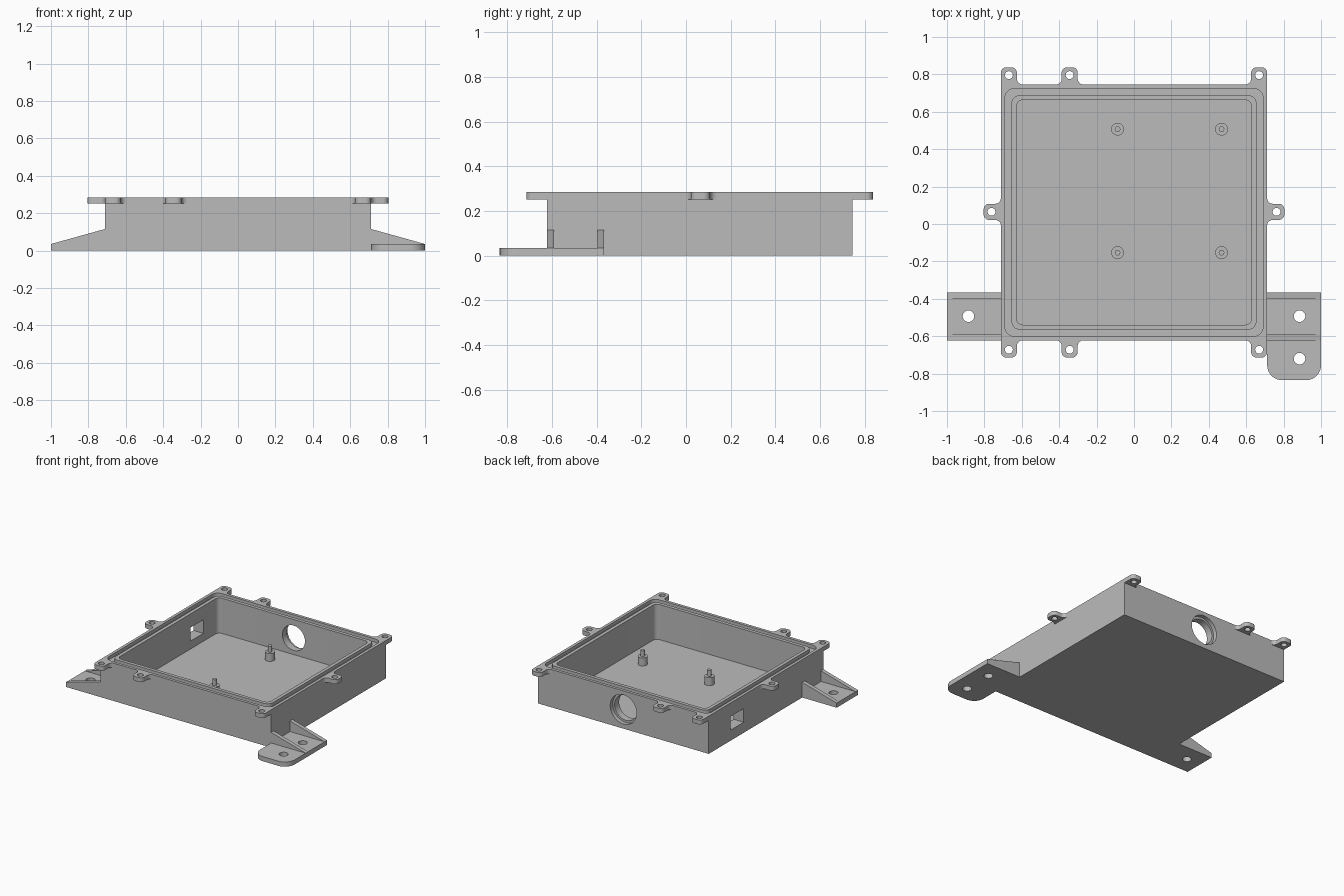
import bpy, bmesh, math
from mathutils import Matrix, Vector

cube = bpy.data.objects.get("Cube")
if cube:
    bpy.data.objects.remove(cube, do_unlink=True)

grey = bpy.data.materials.new("light grey")
grey.use_nodes = True
grey.diffuse_color = (0.5, 0.5, 0.5, 1)
grey.node_tree.nodes["Principled BSDF"].inputs["Base Color"].default_value = (0.5, 0.5, 0.5, 1)

HALF, FRONT, BACK, TOP = 0.712, -0.622, 0.746, 0.285
FLOOR, PLATE, EAR_Z = 0.02, 0.035, 0.252


def prism(name, outline, lo, hi, matrix=None):
    """Extrude a flat outline from lo to hi, then place it with a matrix."""
    bm = bmesh.new()
    face = bm.faces.new([bm.verts.new((x, y, lo)) for x, y in outline])
    ext = bmesh.ops.extrude_face_region(bm, geom=[face])
    verts = [v for v in ext["geom"] if isinstance(v, bmesh.types.BMVert)]
    bmesh.ops.translate(bm, verts=verts, vec=(0, 0, hi - lo))
    if matrix:
        bm.transform(matrix)
    bmesh.ops.recalc_face_normals(bm, faces=bm.faces)
    mesh = bpy.data.meshes.new(name)
    bm.to_mesh(mesh)
    bm.free()
    mesh.materials.append(grey)
    obj = bpy.data.objects.new(name, mesh)
    bpy.context.collection.objects.link(obj)
    return obj


def arc(cx, cy, r, a0, a1, n=8):
    angles = [math.radians(a0 + (a1 - a0) * i / n) for i in range(n + 1)]
    return [(cx + r * math.cos(a), cy + r * math.sin(a)) for a in angles]


def circle(cx, cy, r, n=32):
    return arc(cx, cy, r, 0, 360, n)[:-1]


def rect(x0, x1, y0, y1):
    return [(x0, y0), (x1, y0), (x1, y1), (x0, y1)]


def rounded(x0, x1, y0, y1, r):
    return (arc(x0 + r, y0 + r, r, 180, 270) + arc(x1 - r, y0 + r, r, 270, 360)
            + arc(x1 - r, y1 - r, r, 0, 90) + arc(x0 + r, y1 - r, r, 90, 180))


def inset(d, r):
    return rounded(-HALF + d, HALF - d, FRONT + d, BACK - d, r)


def boolean(obj, other, operation="DIFFERENCE"):
    """Apply a boolean and discard the helper object."""
    other.hide_render = True
    mod = obj.modifiers.new("cut", "BOOLEAN")
    mod.operation, mod.object, mod.solver = operation, other, "EXACT"
    graph = bpy.context.evaluated_depsgraph_get()
    mesh = bpy.data.meshes.new_from_object(obj.evaluated_get(graph))
    obj.modifiers.clear()
    obj.data = mesh
    bpy.data.objects.remove(other, do_unlink=True)


def smooth(obj):
    bpy.ops.object.select_all(action="DESELECT")
    obj.select_set(True)
    bpy.context.view_layer.objects.active = obj
    bpy.ops.object.shade_smooth_by_angle(angle=math.radians(30))


# Open tray: cavity and seal groove in the rim
tray = prism("tray", rect(-HALF, HALF, FRONT, BACK), 0, TOP)
boolean(tray, prism("cavity", inset(0.083, 0.035), FLOOR, TOP + 0.1))
groove = prism("groove", inset(0.022, 0.05), TOP - 0.025, TOP + 0.1)
boolean(groove, prism("groove_core", inset(0.057, 0.045), 0, 1))
boolean(tray, groove)

# Round cable port with a shallow outer recess in the back wall
to_back = Matrix.Rotation(math.radians(90), 4, "X")
boolean(tray, prism("port", circle(0, 0.145, 0.094, 48), -BACK - 0.1, -BACK + 0.2, to_back))
boolean(tray, prism("recess", circle(0, 0.145, 0.11, 48), -BACK - 0.1, -BACK + 0.03, to_back))

# Rectangular socket opening in one side wall
boolean(tray, prism("socket", rect(-HALF - 0.1, -HALF + 0.2, 0.33, 0.485), 0.08, 0.182))
smooth(tray)

# Screw ears around the rim; a corner ear has a fillet on one side only
W, L, R = 0.043, 0.092, 0.03


def ear(name, x, y, angle, fillets=(True, True)):
    right = arc(W + R, R, R, 270, 180) if fillets[0] else [(W, 0)]
    left = arc(-W - R, R, R, 0, -90) if fillets[1] else [(-W, 0)]
    shape = right + arc(W - R, L - R, R, 0, 90) + arc(R - W, L - R, R, 90, 180) + left
    place = Matrix.Translation((x, y, 0)) @ Matrix.Rotation(math.radians(angle), 4, "Z")
    obj = prism(name, shape, EAR_Z, TOP, place)
    hole = place @ Vector((0, 0.05, 0))
    boolean(obj, prism("hole", circle(hole.x, hole.y, 0.021), 0, 1))
    smooth(obj)


corner = HALF - W
for side, y, turn in (("back", BACK, 0), ("front", FRONT, 180)):
    back = side == "back"
    ear(side + "_ear_left", corner, y, turn, (not back, back))
    ear(side + "_ear_right", -corner, y, turn, (back, not back))
    ear(side + "_ear_middle", -0.344, y, turn)
ear("side_ear_left", HALF, 0.065, -90)
ear("side_ear_right", -HALF, 0.065, 90)

# Mounting feet, each with a plate and two sloping ribs
FOOT_BACK, RIB = -0.367, 0.03
upright = Matrix.Rotation(math.radians(90), 4, "X")
for side, s in (("left", 1), ("right", -1)):
    if s > 0:
        r = 0.08
        shape = ([(1, FOOT_BACK), (HALF, FOOT_BACK)]
                 + arc(HALF + r, -0.835 + r, r, 180, 270)
                 + arc(1 - r, -0.835 + r, r, 270, 360))
        holes = (-0.493, -0.72)
    else:
        shape = rect(-1, -HALF, FRONT, FOOT_BACK)
        holes = (-0.493,)
    plate = prism("foot_plate_" + side, shape, 0, PLATE)
    for y in holes:
        boolean(plate, prism("hole", circle(s * 0.885, y, 0.031), -1, 1))
    smooth(plate)
    slope = [(s * HALF, PLATE), (s, PLATE), (s * HALF, 0.115)]
    for end, y in (("front", FRONT), ("back", FOOT_BACK - RIB)):
        prism(f"foot_rib_{side}_{end}", slope, -y - RIB, -y, upright)

# Board standoffs with locating pins
for i, (x, y) in enumerate((x, y) for x in (-0.088, 0.468) for y in (-0.153, 0.507)):
    post = prism(f"standoff_{i + 1}", circle(x, y, 0.034), FLOOR, 0.08)
    pin = prism(f"standoff_pin_{i + 1}", circle(x, y, 0.015, 20), 0.08, 0.125)
    smooth(post)
    smooth(pin)
